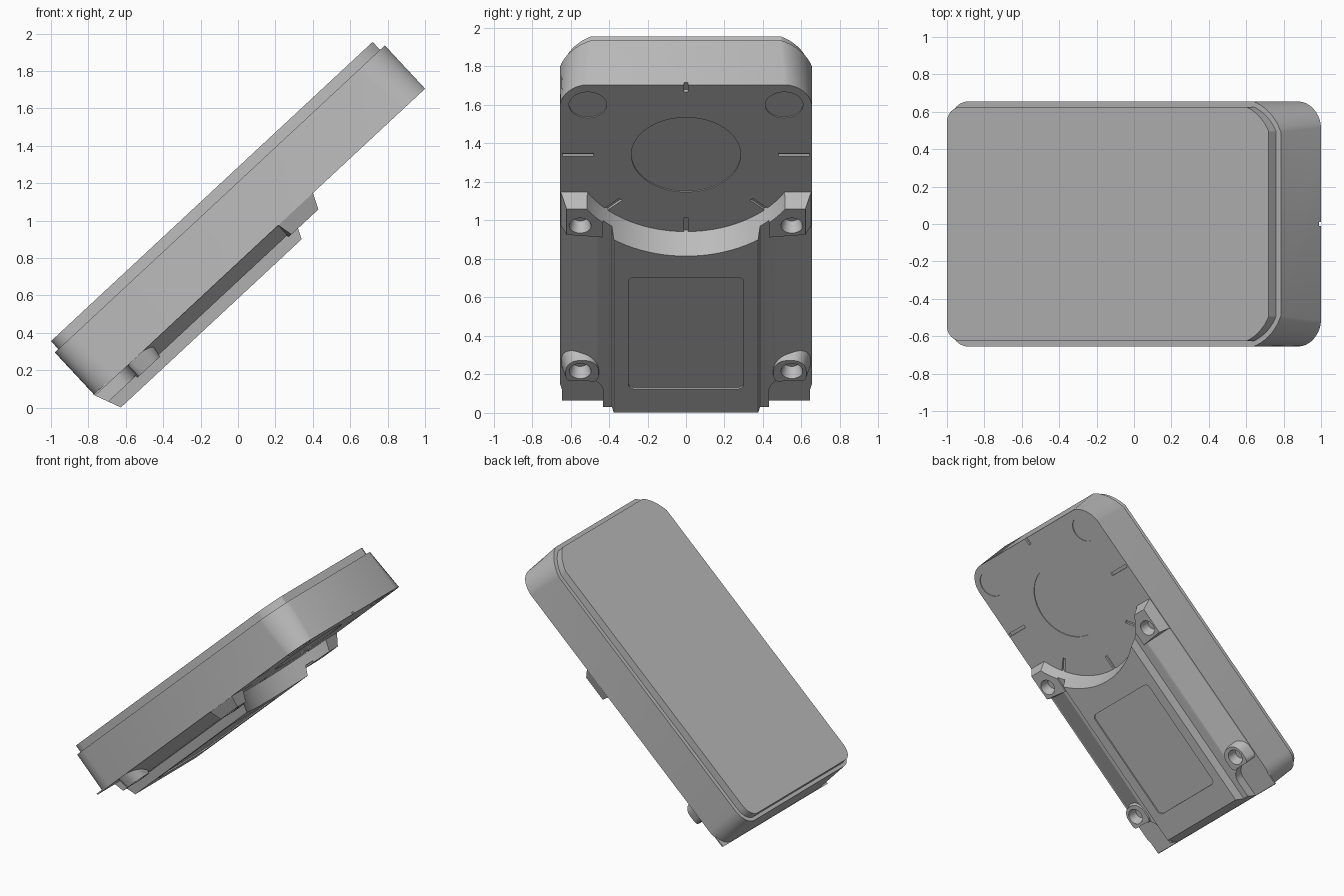
import bpy, bmesh, math
from mathutils import Matrix, Vector

cube = bpy.data.objects.get("Cube")
if cube:
    bpy.data.objects.remove(cube, do_unlink=True)

# Tilted frame: u runs up the slope, v across, w out of the lid
ANGLE = math.atan2(1.60, 1.72)
c, s = math.cos(ANGLE), math.sin(ANGLE)
FRAME = Matrix(((c, 0, -s, -1), (0, 1, 0, 0), (s, 0, c, 0.355), (0, 0, 0, 1)))

grey = bpy.data.materials.new("grey plastic")
grey.use_nodes = True
COLOUR = (0.5, 0.5, 0.5, 1)
grey.diffuse_color = COLOUR
grey.node_tree.nodes["Principled BSDF"].inputs["Base Color"].default_value = COLOUR


def loft(name, low, high):
    """Closed solid between two matching rings of points."""
    bm = bmesh.new()
    a = [bm.verts.new(p) for p in low]
    b = [bm.verts.new(p) for p in high]
    n = len(a)
    bm.faces.new(a)
    bm.faces.new(b)
    for i in range(n):
        j = (i + 1) % n
        bm.faces.new((a[i], a[j], b[j], b[i]))
    bmesh.ops.recalc_face_normals(bm, faces=bm.faces)
    mesh = bpy.data.meshes.new(name)
    bm.to_mesh(mesh)
    bm.free()
    mesh.materials.append(grey)
    obj = bpy.data.objects.new(name, mesh)
    bpy.context.collection.objects.link(obj)
    obj.matrix_world = FRAME
    return obj


def outline(u0, u1, half, w, low, high, bulge=1.0, centre=0.0):
    """Rounded rectangle; low and high give corner sizes (along u, along v)."""
    pts = []
    steps = 10
    corners = [(u1, 1, high, 0), (u0, 1, low, 1), (u0, -1, low, 2), (u1, -1, high, 3)]
    for u, side, (ru, rv), quarter in corners:
        su = 1 if u == u1 else -1
        k = bulge if su > 0 else 1.0
        for i in range(steps + 1):
            t = i / steps
            a = (quarter + t) * math.pi / 2
            ca, sa = abs(math.cos(a)), abs(math.sin(a))
            f = 1 - t if quarter % 2 == 0 else t
            x = f + k * (ca - f)
            y = 1 - f + k * (sa - 1 + f)
            pts.append((u - su * ru * (1 - x), centre + side * (half - rv * (1 - y)), w))
    return pts


def ring(u, v, r, w, sides=48):
    return [(u + r * math.cos(2 * math.pi * i / sides),
             v + r * math.sin(2 * math.pi * i / sides), w) for i in range(sides)]


def disc(u, v, r0, r1, w0, w1, sides=48):
    return loft("cutter", ring(u, v, r0, w0, sides), ring(u, v, r1, w1, sides))


def pad(u0, u1, centre, half, w0, w1, r, name="cutter"):
    return loft(name, outline(u0, u1, half, w0, (r, r), (r, r), 1, centre),
                outline(u0, u1, half, w1, (r, r), (r, r), 1, centre))


def carve(obj, cutters):
    for cutter in cutters:
        cutter.hide_render = True
        mod = obj.modifiers.new("cut", 'BOOLEAN')
        mod.operation = 'DIFFERENCE'
        mod.solver = 'EXACT'
        mod.object = cutter
    bpy.context.view_layer.update()
    result = obj.evaluated_get(bpy.context.evaluated_depsgraph_get())
    mesh = bpy.data.meshes.new_from_object(result)
    obj.modifiers.clear()
    obj.data = mesh
    for cutter in cutters:
        bpy.data.objects.remove(cutter, do_unlink=True)


BASE, TIER, BOSS, TOP = -0.374, -0.446, -0.458, -0.514
HUB = 1.85

# Lid and main housing
lid = loft("lid", outline(0, 2.349, 0.625, -0.08, (0.1, 0.08), (0.16, 0.13), 0.45),
           outline(0, 2.349, 0.625, 0, (0.1, 0.08), (0.16, 0.13), 0.45))
housing = loft("housing",
               outline(-0.026, 2.384, 0.655, BASE, (0.15, 0.11), (0.16, 0.14), 0.9),
               outline(-0.026, 2.384, 0.655, -0.058, (0.13, 0.1), (0.2, 0.165), 0.55))

# Underside marks: hub disc, feet and radial grooves
marks = [disc(HUB, 0, 0.284, 0.284, BASE - 0.05, BASE + 0.006, 64)]
for side in (-1, 1):
    for u in (0.128, 2.23):
        marks.append(disc(u, side * 0.51, 0.098, 0.098, BASE - 0.05, BASE + 0.006))
for step in (0, 2, 3, 4, 5, 6):
    a = step * math.pi / 4
    d = Vector((math.cos(a), math.sin(a), 0))
    side = Vector((-d.y, d.x, 0)) * 0.011
    far = 0.6 if step in (3, 5) else 0.642
    flat = [d * 0.48 - side, d * far - side, d * far + side, d * 0.48 + side]
    shift = Vector((HUB, 0, 0))
    marks.append(loft("cutter", [p + shift + Vector((0, 0, BASE - 0.05)) for p in flat],
                      [p + shift + Vector((0, 0, BASE + 0.015)) for p in flat]))
carve(housing, marks)


# Stepped battery cover with sloped sides and drafted ends
half_profile = [(0.645, BASE + 0.01), (0.645, BASE), (0.46, TIER), (0.385, TIER), (0.375, TOP)]
profile = half_profile + [(-v, w) for v, w in reversed(half_profile)]


def cover_end(u, draft):
    return [(u + draft * (BASE - w), v, w) for v, w in profile]


def hub_cut():
    return disc(HUB, 0, 0.576, 0.628, BASE + 0.04, TOP - 0.02, 96)


def screw_holes():
    return [disc(u, side * 0.55, 0.04, 0.058, BOSS + 0.07, BOSS - 0.004, 32)
            for u in (0.29, 1.40) for side in (-1, 1)]


def foot_notches():
    return [pad(-0.3, 0.215, side * 0.63, 0.2, BASE - 0.2, BASE, 0.09) for side in (-1, 1)]


cover = loft("battery_cover", cover_end(-0.025, 0.41), cover_end(1.56, -0.46))
panel = pad(0.214, 1.066, 0, 0.3, TOP - 0.05, TOP + 0.01, 0.035)
carve(cover, [hub_cut(), panel] + screw_holes() + foot_notches())

# Screw bosses, flat topped, at the cover corners
bosses = []
for side, word in ((1, "left"), (-1, "right")):
    upper = loft("upper_boss_" + word,
                 [(u, side * v, BASE + 0.01) for u, v in
                  ((1.29, 0.43), (1.57, 0.43), (1.57, 0.654), (1.31, 0.654))],
                 [(u, side * v, BOSS) for u, v in
                  ((1.31, 0.43), (1.527, 0.43), (1.527, 0.62), (1.33, 0.62))])
    lower = loft("lower_boss_" + word,
                 outline(0.19, 0.39, 0.105, BASE + 0.01, (0.06, 0.06), (0.1, 0.08), 1, side * 0.545),
                 outline(0.2, 0.37, 0.085, BOSS, (0.05, 0.05), (0.08, 0.07), 1, side * 0.54))
    carve(upper, [hub_cut()] + screw_holes())
    carve(lower, screw_holes() + foot_notches())
    bosses += [upper, lower]

# Smooth the curved corners, keep the edges sharp
bpy.ops.object.select_all(action='DESELECT')
for obj in [lid, housing, cover] + bosses:
    obj.select_set(True)
    bpy.context.view_layer.objects.active = obj
bpy.ops.object.shade_smooth_by_angle(angle=math.radians(30))
